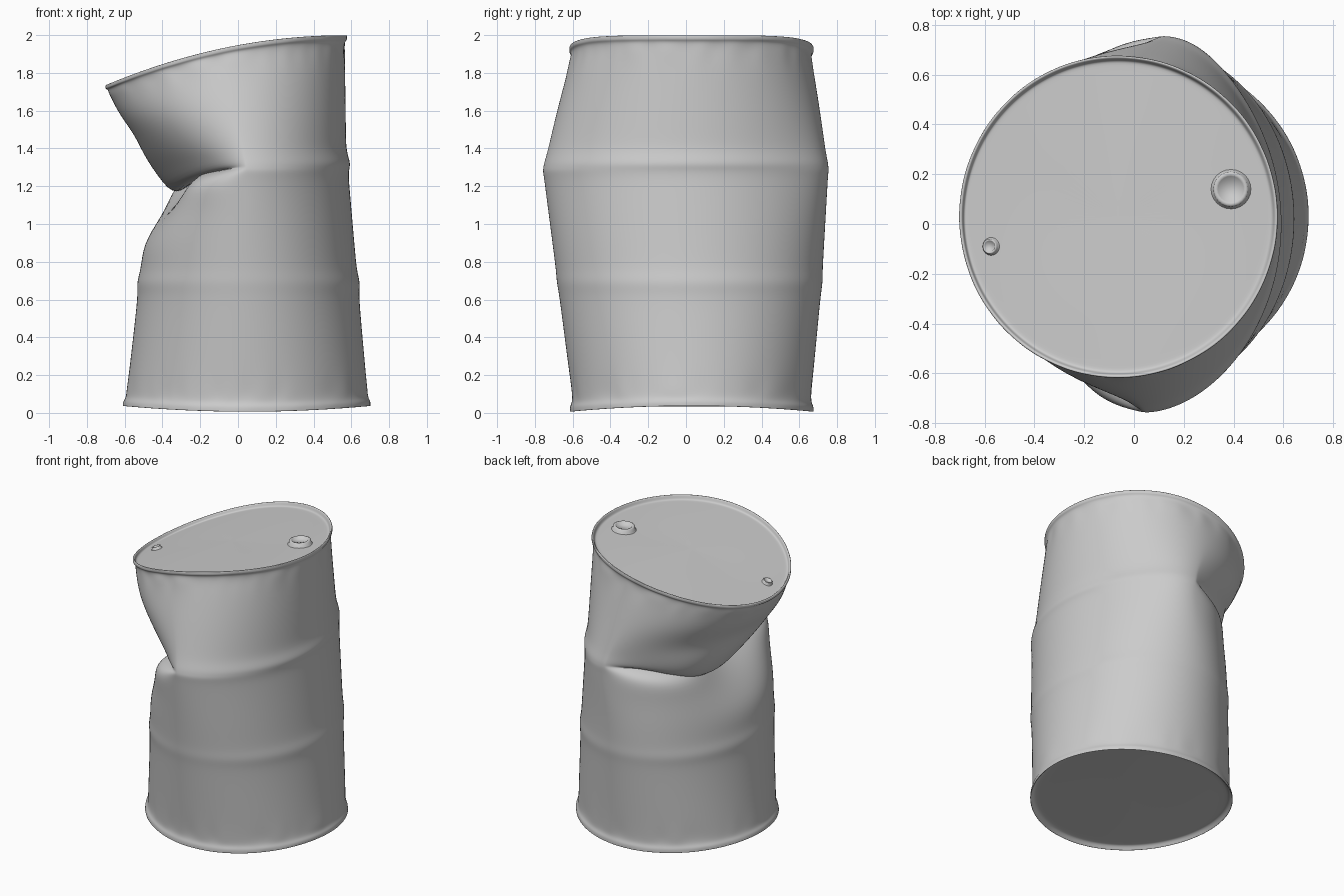
import bpy, bmesh, math, random
from mathutils import Matrix, Vector

if "Cube" in bpy.data.objects:
    bpy.data.objects.remove(bpy.data.objects["Cube"])

random.seed(4)
SEG = 72
FOLD = 1.28  # height of the crease

# Crushed left side: reach in x, and vertical slump of the folded-over top
LEFT = [(0, -.6), (.92, -.498), (1.08, -.47), (1.19, -.455), (1.245, -.38), (FOLD, -.2),
        (1.3, -.21), (1.325, -.33), (1.365, -.42), (1.41, -.5), (1.65, -.622), (1.95, -.69)]
SLUMP = [(FOLD, 0), (1.3, -.05), (1.325, -.19), (1.365, -.12), (1.41, -.045),
         (1.5, -.03), (1.65, -.08), (1.95, -.25), (2, -.26)]


def curve(points, z):
    if z <= points[0][0]:
        return points[0][1]
    for (a, u), (b, v) in zip(points, points[1:]):
        if z <= b:
            return u + (v - u) * (z - a) / (b - a)
    return points[-1][1]


def bump(z, centre, width):
    return math.exp(-((z - centre) / width) ** 2)


def ring(bm, z0, f=1.0, dz=0.0, rough=0.0):
    above = z0 > FOLD
    rib = .012 * bump(z0, .69, .045) + .015 * bump(z0, 1.325, .04)
    right = curve([(.05, .69), (1.4, .573), (2, .565)], z0) + rib
    left_x = curve(LEFT, z0) - (0 if above else rib)
    mid = curve([(FOLD, .05), (1.95, -.065)], z0)
    front = curve([(.1, -.604), (FOLD, -.757), (1.95, -.606)], z0) - rib / 3
    back = curve([(.1, .664), (.69, .72), (FOLD, .754), (1.95, .664)], z0) + rib / 3
    keel = 1 + (.5 * bump(z0, 1.35, .17) if above else -.1 * bump(z0, 1.19, .08))
    falloff = curve([(1.365, 6), (1.5, 3), (1.8, 2)], z0)
    dent = 0 if z0 > 1.27 else .22 * bump(z0, 1.2, .14)
    shift = .2 * bump(z0, 1.345, .08) if above else 0
    slump = curve(SLUMP, z0)
    squeeze = bump(z0, FOLD, .3)
    verts = []
    for i in range(SEG):
        a = 2 * math.pi * i / SEG
        c, s = math.cos(a), math.sin(a)
        k = f * (1 + random.uniform(-rough, rough))
        west = max(0, -c)
        bulge = max(0, c) ** (1 + .12 * squeeze)
        x = mid + k * (bulge * (right - mid) if c > 0 else west ** keel * (left_x - mid))
        x += .07 * squeeze * max(0, s) ** 6  # back edge pulled right by the fold
        y = (front + back) / 2 + k * s * (back - front) / 2
        x += dent * bump(y, -.08, .38) * min(1, west * 2)
        y += shift * west ** 4
        z = z0 + dz + slump * ((1 - f * c) / 2) ** falloff
        z += .03 * (f * c) ** 2 * max(0, 1 - z0 / .3)  # bent bottom rim
        verts.append(bm.verts.new((x, y, z)))
    return verts


def loft(bm, rings):
    for lo, hi in zip(rings, rings[1:]):
        n = len(lo)
        for i in range(n):
            j = (i + 1) % n
            bm.faces.new((lo[i], lo[j], hi[j], hi[i]))
    bm.faces.new(rings[-1])


def finish(bm, name):
    bmesh.ops.recalc_face_normals(bm, faces=bm.faces)
    me = bpy.data.meshes.new(name)
    bm.to_mesh(me)
    bm.free()
    me.shade_smooth()
    ob = bpy.data.objects.new(name, me)
    bpy.context.collection.objects.link(ob)
    return ob


# Crushed barrel body: bottom, rim, wall, rim, lid
bm = bmesh.new()
rings = [ring(bm, .005, f, .03) for f in (.06, .5, .94, .985)]
rings += [ring(bm, z, 1.018, 0, .002) for z in (0, .012, .035)]
rings += [ring(bm, .055), ring(bm, .1, 1, 0, .007)]
rings += [ring(bm, z) for z in (.2, .4, .58, .64, .69, .74, .79, .92, 1.08, 1.19, 1.245, FOLD,
                                1.3, 1.325, 1.365, 1.41, 1.5, 1.65, 1.84)]
rings += [ring(bm, 1.92, 1, 0, .012), ring(bm, 1.965)]
rings += [ring(bm, z, 1.02, 0, .002) for z in (1.975, 1.99, 2)]
rings += [ring(bm, 2, 1.0)]
rings += [ring(bm, 2, f, -.03) for f in (.99, .96, .8, .5, .06)]
loft(bm, rings)
bm.faces.new(rings[0])
body = finish(bm, "barrel_body")
sub = body.modifiers.new("smooth", 'SUBSURF')
sub.levels = sub.render_levels = 2


# Filler caps: turned collars tilted to follow the lid
def cap(name, x, y, radius, height):
    bm = bmesh.new()
    u = (.57 - x) / 1.27
    profile = [(1.2, -.2), (1.05, .15), (1, .85), (.88, 1), (.74, .9), (.65, .5)]
    n = 24
    loft(bm, [[bm.verts.new((radius * r * math.cos(2 * math.pi * i / n),
                             radius * r * math.sin(2 * math.pi * i / n), h * height))
               for i in range(n)] for r, h in profile])
    normal = Vector((-.41 * u, 0, 1))
    rot = Vector((0, 0, 1)).rotation_difference(normal).to_matrix().to_4x4()
    bm.transform(Matrix.Translation((x, y, 1.97 - .26 * u * u)) @ rot)
    finish(bm, name)


cap("large_filler_cap", .39, .14, .07, .028)
cap("small_vent_cap", -.575, -.09, .03, .016)
